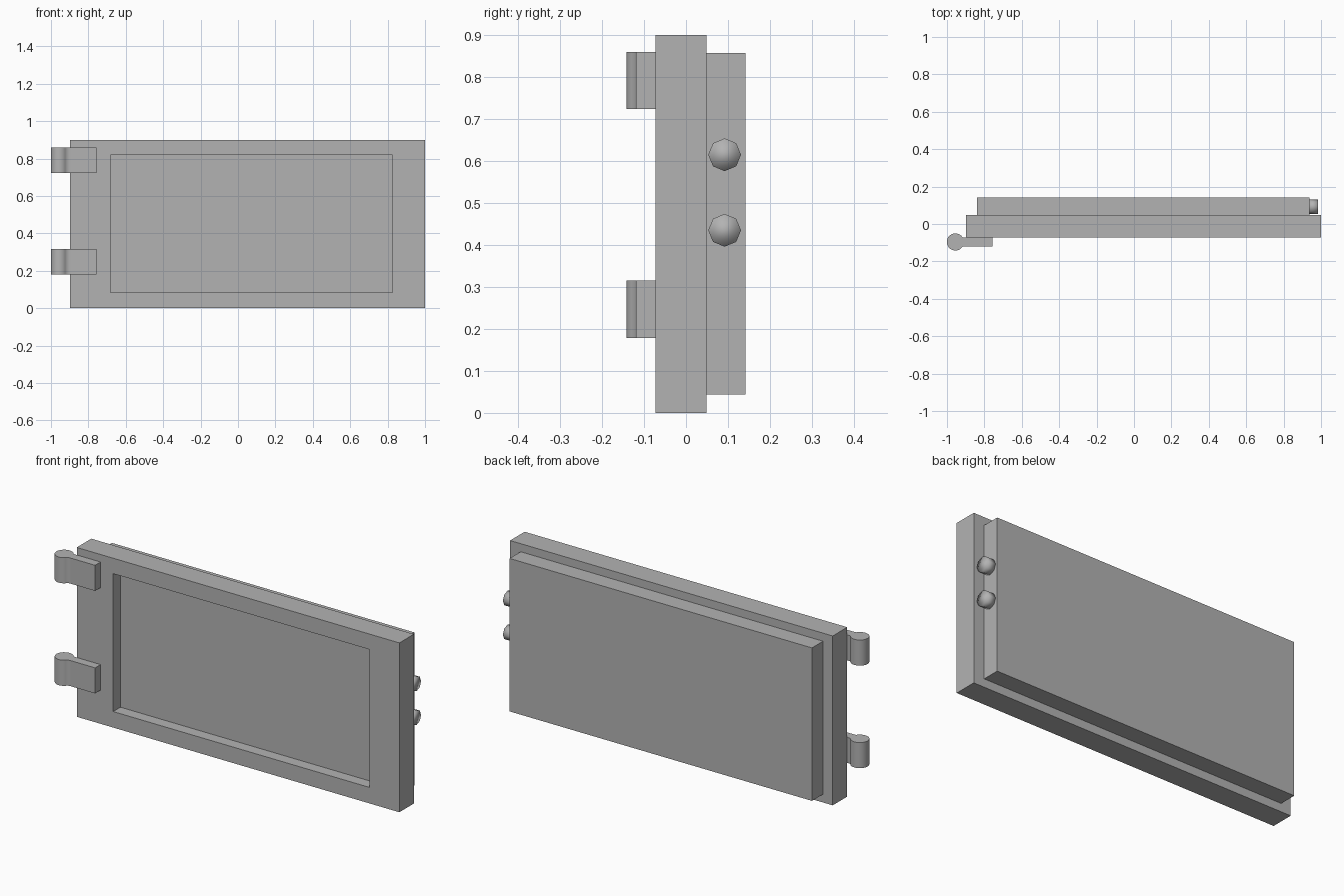
import bpy, bmesh
from math import pi, sin, cos, radians

if "Cube" in bpy.data.objects:
    bpy.data.objects.remove(bpy.data.objects["Cube"])

# Dark grey shared by every part
grey = bpy.data.materials.new("dark_grey")
grey.diffuse_color = (0.45, 0.45, 0.45, 1)
grey.use_nodes = True
grey.node_tree.nodes["Principled BSDF"].inputs["Base Color"].default_value = grey.diffuse_color


def make(name, verts, faces, smooth_angle=0):
    mesh = bpy.data.meshes.new(name)
    mesh.from_pydata(verts, [], faces)
    mesh.materials.append(grey)
    bm = bmesh.new()
    bm.from_mesh(mesh)
    bmesh.ops.recalc_face_normals(bm, faces=bm.faces)
    bm.to_mesh(mesh)
    bm.free()
    ob = bpy.data.objects.new(name, mesh)
    bpy.context.collection.objects.link(ob)
    if smooth_angle:
        bpy.ops.object.select_all(action='DESELECT')
        ob.select_set(True)
        bpy.context.view_layer.objects.active = ob
        bpy.ops.object.shade_smooth_by_angle(angle=radians(smooth_angle))
    return ob


def loft(name, rings, smooth_angle=0):
    """Bridge equal-sized rings of points and cap both ends."""
    n = len(rings[0])
    verts = [p for r in rings for p in r]
    faces = [(k * n + i, k * n + (i + 1) % n, (k + 1) * n + (i + 1) % n, (k + 1) * n + i)
             for k in range(len(rings) - 1) for i in range(n)]
    faces += [tuple(range(n)), tuple(range(len(verts) - n, len(verts)))]
    return make(name, verts, faces, smooth_angle)


def rect(x0, x1, z0, z1, y):
    return [(x0, y, z0), (x1, y, z0), (x1, y, z1), (x0, y, z1)]


# Front panel with a sunken rectangular field
outer = (-0.897, 1.0, 0.0, 0.90)
inner = (-0.683, 0.825, 0.085, 0.818)
loft("front_panel", [rect(*outer, 0.049), rect(*outer, -0.073),
                     rect(*inner, -0.073), rect(*inner, -0.012)])

# Slightly smaller inner panel behind
back = (-0.84, 0.938, 0.044, 0.857)
loft("back_panel", [rect(*back, 0.049), rect(*back, 0.142)])

# Hinges: round knuckle running into a flat leaf
cx, cy, r = -0.955, -0.096, 0.046
start = radians(32)
arc = [start + (2 * pi - 2 * start) * i / 18 for i in range(19)]
profile = [(cx + r * cos(a), cy + r * sin(a)) for a in arc]
profile += [(-0.90, -0.119), (-0.757, -0.119), (-0.757, -0.071), (-0.90, -0.073)]
for label, z0 in (("lower", 0.179), ("upper", 0.724)):
    loft(label + "_hinge", [[(x, y, z) for x, y in profile] for z in (z0, z0 + 0.136)], 50)

# Latch bolts: soft-shaded eight-sided studs on the edge of the back panel
for label, z in (("lower", 0.435), ("upper", 0.615)):
    loft(label + "_bolt", [[(x, 0.092 + 0.039 * cos(i * pi / 4), z + 0.039 * sin(i * pi / 4))
                            for i in range(8)] for x in (0.93, 0.985)], 180)
